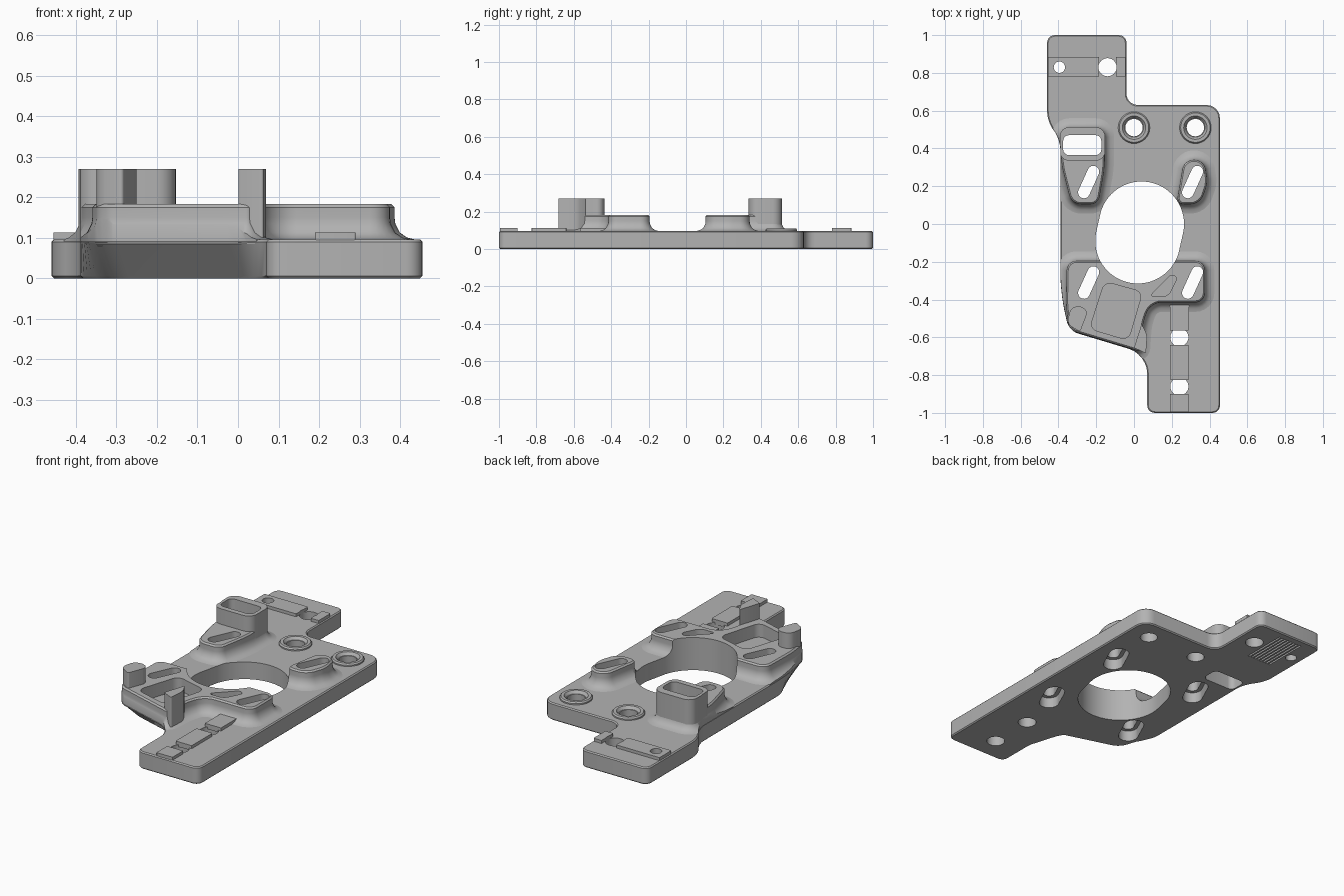
import bpy, bmesh, math
from mathutils import Vector

cube = bpy.data.objects.get("Cube")
if cube:
    bpy.data.objects.remove(cube, do_unlink=True)

GREY = (0.45, 0.45, 0.45, 1)
metal = bpy.data.materials.new("grey metal")
metal.use_nodes = True
metal.diffuse_color = GREY
metal.node_tree.nodes["Principled BSDF"].inputs["Base Color"].default_value = GREY


# ---- outline helpers (all outlines run counter-clockwise) ----
def rounded(corners, steps=6):
    """Corner list (x, y, rounding) to a smooth outline."""
    out = []
    for i, (x, y, r) in enumerate(corners):
        p = Vector((x, y))
        a = Vector(corners[i - 1][:2]) - p
        b = Vector(corners[(i + 1) % len(corners)][:2]) - p
        d = min(r, a.length * 0.48, b.length * 0.48)
        a, b = a.normalized() * d, b.normalized() * d
        if d == 0:
            out.append(p)
            continue
        for k in range(steps + 1):
            t = k / steps
            s = 1 - t
            wa = s ** 3 + 3 * s * s * t * 0.45
            wb = t ** 3 + 3 * t * t * s * 0.45
            out.append(p + a * wa + b * wb)
    return out


def capsule(a, b, r, n=12):
    """Outline around two equal circles."""
    a, b = Vector(a), Vector(b)
    turn = math.atan2(b.y - a.y, b.x - a.x) - math.pi / 2
    out = []
    for c, start in ((b, 0), (a, math.pi)):
        for k in range(n + 1):
            t = turn + start + math.pi * k / n
            out.append(c + Vector((math.cos(t), math.sin(t))) * r)
    return out


def circle(x, y, r, n=32):
    return [Vector((x + r * math.cos(2 * math.pi * k / n),
                    y + r * math.sin(2 * math.pi * k / n))) for k in range(n)]


def rect(x0, x1, y0, y1, r=0.0):
    return rounded([(x0, y0, r), (x1, y0, r), (x1, y1, r), (x0, y1, r)])


def grow(pts, d):
    """Move an outline outward by d."""
    out = []
    for i, p in enumerate(pts):
        e = (p - pts[i - 1]).normalized()
        f = (pts[(i + 1) % len(pts)] - p).normalized()
        n = Vector((e.y + f.y, -e.x - f.x))
        out.append(p + n * (d / max(0.4, 1 + e.dot(f))))
    return out


def loft(bm, pts, levels):
    """Solid through the outline at each (height, growth) level."""
    rings = [[bm.verts.new((p.x, p.y, z)) for p in grow(pts, d)] for z, d in levels]
    n = len(pts)
    for lo, hi in zip(rings, rings[1:]):
        for i in range(n):
            j = (i + 1) % n
            bm.faces.new((lo[i], lo[j], hi[j], hi[i]))
    bm.faces.new(rings[0][::-1])
    bm.faces.new(rings[-1])


def make(name, solids):
    bm = bmesh.new()
    for pts, levels in solids:
        loft(bm, pts, levels)
    mesh = bpy.data.meshes.new(name)
    bm.to_mesh(mesh)
    bm.free()
    mesh.materials.append(metal)
    ob = bpy.data.objects.new(name, mesh)
    bpy.context.collection.objects.link(ob)
    return ob


def straight(z0, z1):
    return [(z0, 0), (z1, 0)]


FLARE = [(0.085, 0.05), (0.096, 0.05), (0.101, 0.03), (0.113, 0.013),
         (0.135, 0.002), (0.15, 0), (0.175, 0), (0.183, -0.008)]

# ---- base plate, undercut along its slanted front edge ----
outline = rounded([
    (0.07, -1, 0.04), (0.455, -1, 0.04), (0.455, 0.63, 0.07), (-0.04, 0.63, 0.06),
    (-0.04, 1, 0.04), (-0.46, 1, 0.04), (-0.46, 0.54, 0.06), (-0.39, 0.45, 0.06),
    (-0.39, -0.36, 0.1), (-0.345, -0.565, 0.05), (0.07, -0.69, 0.1)])
plate = make("base_plate", [(outline, [(0, -0.006), (0.006, 0), (0.09, 0), (0.096, -0.006)])])
for v in plate.data.vertices:
    if v.co.z < 0.02:
        w = min(1, max(0, (-v.co.y - 0.28) / 0.2)) * min(1, max(0, (0.06 - v.co.x) / 0.08))
        v.co.x += 0.03 * w
        v.co.y += 0.08 * w

# ---- raised pads with flared feet ----
front_pad = make("front_pad", [(rounded([
    (-0.355, -0.195, 0.05), (-0.36, -0.42, 0.03), (-0.345, -0.56, 0.04),
    (0.035, -0.675, 0.02), (0.045, -0.53, 0.04), (0.085, -0.415, 0.07),
    (0.375, -0.415, 0.05), (0.375, -0.195, 0.05)]), FLARE)])
rear_left_pad = make("rear_left_pad", [(rounded([
    (0.225, 0.105, 0.04), (0.35, 0.105, 0.05), (0.39, 0.22, 0.03),
    (0.37, 0.34, 0.08), (0.265, 0.34, 0.07)]), FLARE)])
rear_right_pad = make("rear_right_pad", [(rounded([
    (-0.33, 0.105, 0.05), (-0.19, 0.105, 0.04), (-0.155, 0.3, 0.05),
    (-0.155, 0.51, 0.05), (-0.39, 0.51, 0.05), (-0.385, 0.32, 0.05)]), FLARE)])

# ---- tall slotted tower and front posts ----
tower = make("slotted_tower", [(rect(-0.393, -0.153, 0.335, 0.513, 0.05), straight(0.085, 0.27))])
make("right_post", [(rounded([
    (-0.355, -0.53, 0.03), (-0.285, -0.57, 0.01), (-0.245, -0.465, 0.03),
    (-0.275, -0.435, 0.02), (-0.335, -0.44, 0.03)]), straight(0.08, 0.27))])
make("left_post", [(rounded([
    (0, -0.655, 0.005), (0.063, -0.685, 0.01), (0.07, -0.585, 0.02),
    (0.04, -0.53, 0.01)]), straight(0.08, 0.27))])

# ---- locating strips beside the mounting holes ----
make("front_strips", [(rect(0.19, 0.29, a, b, 0.004), straight(0.085, 0.113))
                      for a, b in ((-0.995, -0.9), (-0.825, -0.64), (-0.565, -0.41))])
rear_strips = make("rear_strips", [(rect(a, b, 0.78, 0.885, 0.004), straight(0.085, 0.113))
                                   for a, b in ((-0.455, -0.185), (-0.095, -0.045))])

# ---- countersunk ring bosses ----
RING = [(0.046, 0.085), (0.084, 0.085), (0.084, 0.103), (0.078, 0.111), (0.062, 0.111), (0.046, 0.09)]
for name, cx in (("right_boss", 0), ("left_boss", 0.325)):
    bm = bmesh.new()
    loops = [[bm.verts.new((p.x, p.y, z)) for p in circle(cx, 0.51, r)] for r, z in RING]
    for k, lo in enumerate(loops):
        hi = loops[(k + 1) % len(loops)]
        for i in range(len(lo)):
            j = (i + 1) % len(lo)
            bm.faces.new((lo[i], lo[j], hi[j], hi[i]))
    bmesh.ops.recalc_face_normals(bm, faces=bm.faces)
    mesh = bpy.data.meshes.new(name)
    bm.to_mesh(mesh)
    bm.free()
    mesh.materials.append(metal)
    bpy.context.collection.objects.link(bpy.data.objects.new(name, mesh))

# ---- cutters: through holes, recesses and the outline trim ----
THROUGH = straight(-0.1, 0.4)
upper, lower = circle(0.04, 0, 0.225, 64), circle(0.02, -0.09, 0.225, 64)
tilt = math.atan2(0.09, 0.02)
bore = [lower[k] if math.cos(2 * math.pi * k / 64 - tilt) < 0 else upper[k] for k in range(64)]
slots = [((x - 0.025, y - 0.055), (x + 0.025, y + 0.055))
         for x, y in ((-0.24, 0.222), (0.31, 0.222), (-0.24, -0.31), (0.31, -0.31))]
holes = [circle(-0.395, 0.83, 0.03), circle(-0.14, 0.83, 0.048), circle(0.24, -0.6, 0.048),
         circle(0.24, -0.86, 0.048), circle(0, 0.51, 0.046), circle(0.325, 0.51, 0.046)]
shapes = [bore, rect(-0.375, -0.173, 0.365, 0.47, 0.03)] + holes
shapes += [capsule(a, b, 0.031) for a, b in slots]
through = make("through_cutter", [(s, THROUGH) for s in shapes])

tray = rounded([(-0.155, -0.305, 0.04), (-0.235, -0.555, 0.04),
                (-0.03, -0.615, 0.04), (0.045, -0.36, 0.04)])
web = rounded([(0.08, -0.385, 0.03), (0.18, -0.385, 0.03), (0.23, -0.285, 0.03), (0.2, -0.265, 0.02)])
recess = [(tray, straight(0.11, 0.4)), (web, straight(0.12, 0.4))]
recess += [(capsule(a, b, 0.052), straight(-0.1, 0.06)) for a, b in slots]
recess += [(rect(x, x + 0.01, 0.7, 0.96), straight(-0.1, 0.012))
           for x in (-0.355 + 0.02 * k for k in range(8))]
recesses = make("recess_cutter", recess)
trim = make("trim_cutter", [(grow(outline, -0.001), straight(-0.1, 0.4))])

cuts = [(plate, 0), (front_pad, 1), (rear_left_pad, 1), (rear_right_pad, 1), (tower, 1), (rear_strips, 0)]
for ob, trimmed in cuts:
    ops = [(trim, 'INTERSECT')] if trimmed else []
    ops += [(through, 'DIFFERENCE'), (recesses, 'DIFFERENCE')]
    for cutter, kind in ops:
        mod = ob.modifiers.new(cutter.name, 'BOOLEAN')
        mod.object, mod.operation, mod.solver = cutter, kind, 'EXACT'
    graph = bpy.context.evaluated_depsgraph_get()
    result = bpy.data.meshes.new_from_object(ob.evaluated_get(graph))
    ob.modifiers.clear()
    ob.data = result
for cutter in (through, recesses, trim):
    cutter.hide_render = True
    bpy.data.objects.remove(cutter, do_unlink=True)

# ---- smooth shading with sharp edges kept ----
parts = [o for o in bpy.context.collection.objects if o.type == 'MESH' and metal.name in o.data.materials]
bpy.ops.object.select_all(action='DESELECT')
for o in parts:
    o.select_set(True)
bpy.context.view_layer.objects.active = parts[0]
bpy.ops.object.shade_smooth_by_angle(angle=math.radians(35))
